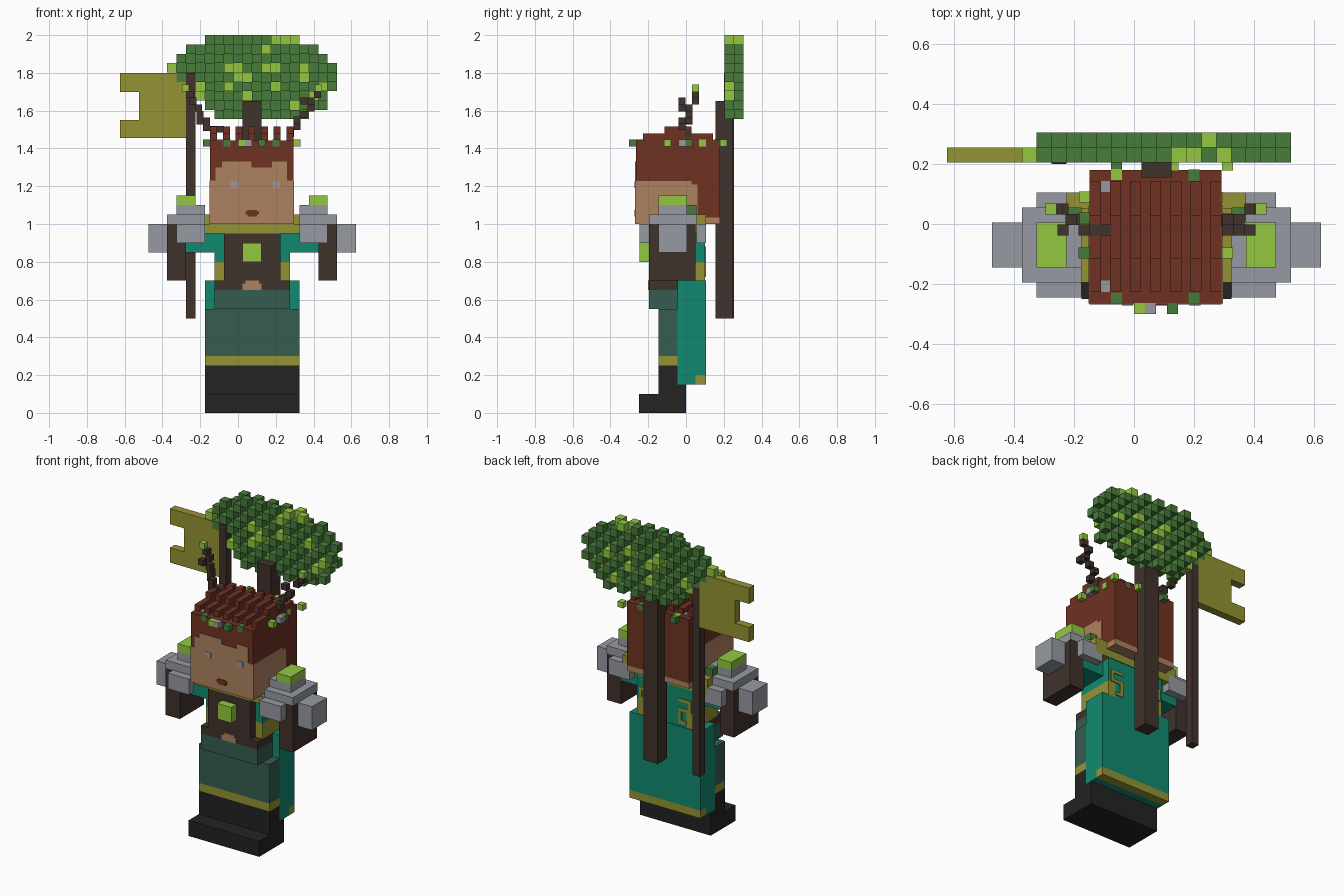
import bpy, bmesh
from mathutils import Matrix, Vector

CX = 0.075   # symmetry plane of the figure
U = 0.05     # block size


def srgb(r, g, b):
    f = lambda c: (c / 255 / 12.92) if c < 10 else ((c / 255 + 0.055) / 1.055) ** 2.4
    m = [f(r), f(g), f(b), 1.0]
    return m


COLOURS = {
    "teal": (17, 138, 112), "olive": (149, 148, 52), "skin": (174, 130, 96),
    "rust": (111, 50, 34), "bark": (65, 50, 44), "black": (35, 35, 35),
    "grey": (151, 154, 162), "lime": (148, 201, 64), "leaf_green": (72, 124, 58),
    "slate_green": (54, 92, 80)}
MATS = {}
for n, c in COLOURS.items():
    MATS[n] = bpy.data.materials.new(n)
    MATS[n].diffuse_color = srgb(*c)


def part(name, colour, boxes, mirror=False):
    """Boxes given as (x0, x1, y0, y1, z0, z1), optionally mirrored about CX."""
    boxes = list(boxes)
    if mirror:
        boxes += [(2 * CX - b[1], 2 * CX - b[0], *b[2:]) for b in boxes]
    bm = bmesh.new()
    for x0, x1, y0, y1, z0, z1 in boxes:
        mat = Matrix.LocRotScale(Vector(((x0 + x1) / 2, (y0 + y1) / 2, (z0 + z1) / 2)),
                                 None, Vector((x1 - x0, y1 - y0, z1 - z0)))
        bmesh.ops.create_cube(bm, size=1, matrix=mat)
    me = bpy.data.meshes.new(name)
    bm.to_mesh(me)
    bm.free()
    me.materials.append(MATS[colour])
    ob = bpy.data.objects.new(name, me)
    bpy.context.collection.objects.link(ob)
    return ob


def cubes(centres, s=0.037):
    h = s / 2
    return [(x - h, x + h, y - h, y + h, z - h, z + h) for x, y, z in centres]


# Boots, trousers and skirt
part("boots", "black", [(-.175, .325, -.25, 0, 0, .1), (-.175, .325, -.145, 0, .1, .15),
                        (-.175, .325, -.145, -.045, .15, .25)])
part("boot_trim", "olive", [(-.175, .325, -.145, -.045, .25, .3)])
part("trousers", "slate_green", [(-.175, .325, -.145, -.045, .3, .55)])
part("skirt", "slate_green", [(-.125, .275, -.195, -.045, .55, .65)])

# Cape with trimmed hem
part("cape", "teal", [(-.175, .325, -.045, .05, .15, .7), (-.175, .325, .05, .105, .2, .7)])
part("cape_hem", "olive", [(-.175, .325, .05, .105, .15, .2)])

# Torso
part("belt", "bark", [(-.125, .275, -.195, -.045, .65, .7)])
part("buckle", "skin", [(.025, .125, -.2, -.195, .65, .685), (.04, .11, -.2, -.195, .685, .7)])
part("tunic", "teal", [(-.075, .225, -.145, .1, .7, .95), (-.125, .275, -.145, .1, .8, .95)])
part("tunic_sides", "olive", [(-.125, -.075, -.145, .1, .7, .8)], True)
part("breastplate", "bark", [(-.075, .225, -.195, -.145, .7, .95)])
part("chest_gem", "lime", [(.025, .125, -.245, -.195, .8, .9)])
part("collar", "olive", [(-.175, .325, -.195, .05, .95, 1.0), (-.225, .375, .05, .105, .95, 1.05)])
part("back_pattern", "olive",
     [(-.11, -.02, .1, .106, .86, .88), (-.11, -.09, .1, .106, .8, .86),
      (-.09, -.04, .1, .106, .8, .82), (-.04, -.02, .1, .106, .74, .82),
      (-.075, -.02, .1, .106, .72, .74)], True)

# Arms and shoulder armour
part("sleeves", "teal", [(-.275, -.125, -.145, .05, .85, .95)], True)
part("forearms", "bark", [(-.375, -.275, -.195, .05, .7, 1.0)], True)
part("shoulder_armour", "grey",
     [(-.375, -.175, -.195, .055, 1.0, 1.05),
      (-.325, -.175, -.245, -.195, .9, 1.0), (-.325, -.175, .055, .105, .9, 1.0),
      (-.475, -.375, -.145, .005, .85, 1.0),
      (-.325, -.175, -.145, .005, 1.05, 1.1)], True)
part("shoulder_moss", "lime", [(-.325, -.225, -.145, .005, 1.1, 1.15)], True)
part("shoulder_leaves", "leaf_green", [(-.225, -.175, .005, .055, 1.05, 1.1)], True)

# Head: skin base, hair block and ridged hair top
HX0, HX1, HY0, HY1 = -.148, .293, -.265, .18
part("jaw", "skin", [(HX0, HX1, HY0, HY1, 1.0, 1.035)])
part("hair", "rust", [(HX0, HX1, HY0, HY1, 1.035, 1.443)])
ridges = []
for i in range(7):
    x = HX0 + i * (HX1 - HX0 - .037) / 6
    ridges += [(x, x + .037, -.228, .143, 1.443, 1.48), (x, x + .037, -.115, .03, 1.48, 1.517)]
part("hair_ridges", "rust", ridges)

# Face plates: columns of skin under a stepped hairline
F = HY0 - .004
face = [(HX0, -.118, 1.23), (-.118, -.085, 1.3), (-.085, .072, 1.33), (.072, .18, 1.3),
        (.18, .26, 1.33), (.26, HX1, 1.23)]
part("face", "skin", [(a, b, F, HY0, 1.0, t) for a, b, t in face])
part("cheeks", "skin", [(HX0 - .004, HX0, HY0, .03, 1.0, 1.228),
                        (HX0 - .004, HX0, .03, .062, 1.0, 1.21),
                        (HX1, HX1 + .004, HY0, .03, 1.0, 1.228),
                        (HX1, HX1 + .004, .03, .062, 1.0, 1.21)])
part("eyes", "grey", [(-.04, -.003, F - .003, F, 1.19, 1.225), (.185, .222, F - .003, F, 1.19, 1.225)])
part("mouth", "rust", [(.04, .11, F - .003, F, 1.05, 1.068), (.05, .1, F - .003, F, 1.04, 1.075)])

# Flower wreath around the top of the head
W = 1.429
part("wreath_lime", "lime", cubes(
    [(.018, -.283, W), (-.165, .09, W), (.313, -.097, W), (.278, .088, W),
     (-.058, .165, W), (.313, .198, W), (.13, .198, W)]))
part("wreath_green", "leaf_green", cubes(
    [(.128, -.283, W), (-.167, -.097, W), (.2, -.247, W), (-.058, -.247, W),
     (.2, .163, W), (.313, .016, W), (-.058, .198, W), (-.167, .02, W)]))
part("wreath_grey", "grey", cubes(
    [(.055, -.283, W), (-.093, .125, W), (-.093, -.208, W), (.313, -.02, W)]))

# Antler twigs
part("twigs", "bark", cubes(
    [(-.167, -.02, 1.51), (-.167, -.02, 1.545), (-.2, .015, 1.545), (-.2, .015, 1.58),
     (-.21, .015, 1.615), (-.237, -.02, 1.65), (-.237, .05, 1.65), (-.255, .05, 1.685),
     (.278, .01, 1.48), (.313, -.02, 1.515), (.313, .015, 1.55), (.35, .015, 1.58),
     (.387, -.02, 1.615), (.35, -.02, 1.65), (.387, .05, 1.65), (.42, .05, 1.685)]))
part("hair_twig", "bark", [(-.148, -.075, -.038, -.001, 1.484, 1.52)])
part("twig_buds", "lime", cubes([(-.278, .05, 1.72), (.425, .05, 1.72)]))

# Tree trunk on the back and leafy crown of alternating blocks
part("trunk", "bark", [(.025, .125, .155, .25, .5, 1.65)])
spans = [(-3, 6), (-4, 8), (-5, 8), (-6, 9), (-7, 9), (-8, 9), (-7, 8), (-6, 7), (-4, 5)]
bright = {(3, 8), (4, 8), (5, 8), (2, 7), (2, 5), (3, 5), (-2, 5), (-1, 5), (-1, 4), (0, 4),
          (-5, 2), (-5, 3), (-2, 3), (3, 3), (6, 5), (8, 3), (7, 2), (5, 1), (-8, 5), (0, 2), (6, 4)}
crown = {"leaf_green": [], "lime": []}
for r, (a, b) in enumerate(spans):
    for c in range(a, b + 1):
        x, z = .025 + U * c, 1.555 + U * r * .989
        y = .205 if (c + r) % 2 else .255
        crown["lime" if (c, r) in bright else "leaf_green"].append(
            (x, x + U, y, y + U, z, z + U * .989))
part("crown_leaves", "leaf_green", crown["leaf_green"])
part("crown_bright_leaves", "lime", crown["lime"])

# Banner on its pole
part("banner_pole", "bark", [(-.275, -.225, .2, .255, .5, 1.8)])
part("banner", "olive", [(-.525, -.275, .205, .255, 1.455, 1.8),
                         (-.625, -.525, .205, .255, 1.7, 1.8),
                         (-.625, -.525, .205, .255, 1.455, 1.55)])
